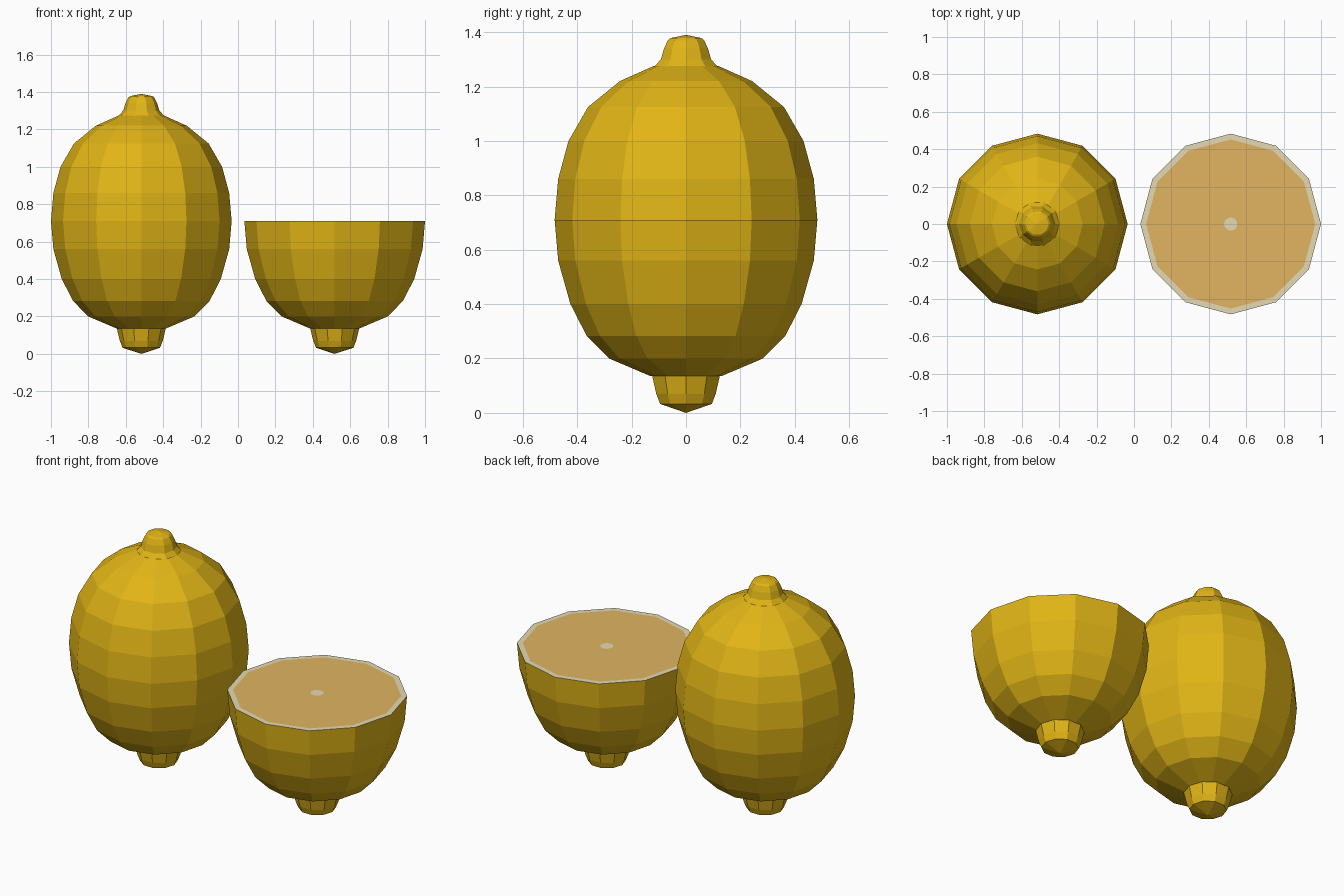
import bpy, bmesh
from math import cos, sin, tau

if "Cube" in bpy.data.objects:
    bpy.data.objects.remove(bpy.data.objects["Cube"])


def material(name, rgb):
    m = bpy.data.materials.new(name)
    m.diffuse_color = (*rgb, 1)
    m.use_nodes = True
    m.node_tree.nodes["Principled BSDF"].inputs["Base Color"].default_value = m.diffuse_color
    return m


RIND = material("rind_yellow", (0.75, 0.46, 0.008))
PITH = material("pith_cream", (0.78, 0.70, 0.46))
PULP = material("pulp_amber", (0.75, 0.46, 0.12))


def lathe(name, profile, sides, x, mat):
    """Flat-faced revolve of (radius, z) points; zero radius makes a pole."""
    bm = bmesh.new()
    rings = []
    for r, z in profile:
        if r == 0:
            rings.append([bm.verts.new((0, 0, z))] * sides)
        else:
            rings.append([bm.verts.new((r * cos(tau * i / sides), r * sin(tau * i / sides), z))
                          for i in range(sides)])
    for a, b in zip(rings, rings[1:]):
        for i in range(sides):
            j = (i + 1) % sides
            bm.faces.new(list(dict.fromkeys((a[i], a[j], b[j], b[i]))))
    bmesh.ops.recalc_face_normals(bm, faces=bm.faces[:])
    me = bpy.data.meshes.new(name)
    bm.to_mesh(me)
    bm.free()
    me.materials.append(mat)
    ob = bpy.data.objects.new(name, me)
    ob.location.x = x
    bpy.context.collection.objects.link(ob)
    return ob


X, CUT = 0.517, 0.71
lower = [(0, 0.135), (0.13, 0.135), (0.283, 0.20), (0.365, 0.283), (0.425, 0.40), (0.47, 0.56), (0.483, CUT)]
upper = [(0.47, 0.86), (0.432, 1.0), (0.36, 1.125), (0.243, 1.22), (0.12, 1.275), (0, 1.29)]
stem = [(0, 0.0), (0.10, 0.033), (0.115, 0.07), (0.131, 0.137)]
tip = [(0.125, 1.27), (0.097, 1.30), (0.085, 1.34), (0.07, 1.37), (0.06, 1.378), (0, 1.39)]

# whole fruit
lathe("whole_body", lower + upper, 12, -X, RIND)
lathe("whole_stem_end", stem, 10, -X, RIND)
lathe("whole_tip", tip, 10, -X, RIND)

# cut half with pith ring, pulp and core on the cut face
lathe("half_body", lower, 12, X, RIND)
lathe("half_stem_end", stem, 10, X, RIND)
lathe("pith_ring", [(0.483, CUT), (0.452, CUT)], 12, X, PITH)
lathe("pulp", [(0.452, CUT), (0.036, CUT)], 12, X, PULP)
lathe("pith_core", [(0.036, CUT), (0, CUT)], 12, X, PITH)

# flat cut faces point upward
for name in ("pith_ring", "pulp", "pith_core"):
    me = bpy.data.objects[name].data
    if me.polygons[0].normal.z < 0:
        me.flip_normals()
